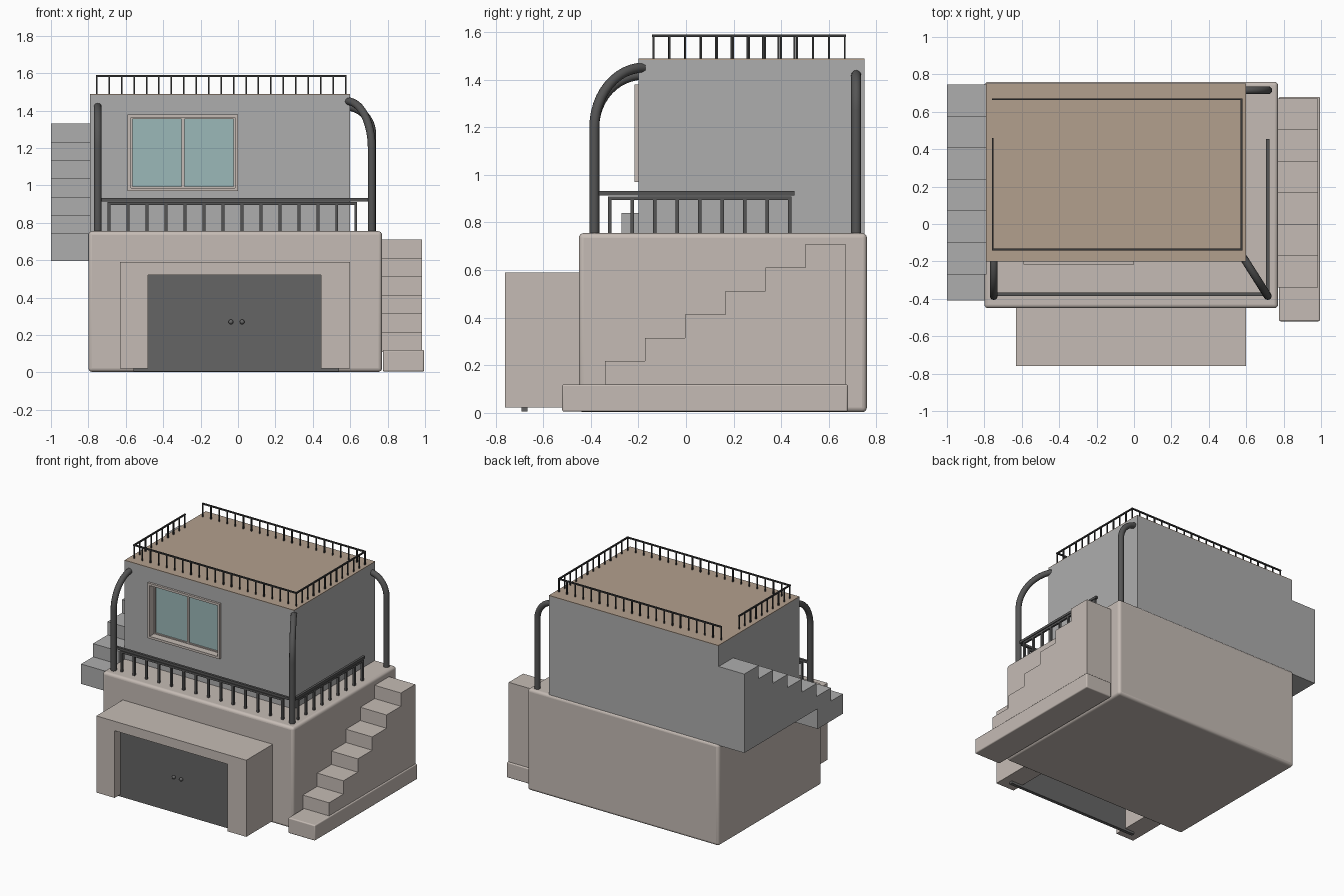
import bpy, bmesh, math
from mathutils import Vector

if "Cube" in bpy.data.objects:
    bpy.data.objects.remove(bpy.data.objects["Cube"])


def material(name, rgb):
    m = bpy.data.materials.new(name)
    m.diffuse_color = (*rgb, 1)
    m.use_nodes = True
    m.node_tree.nodes["Principled BSDF"].inputs["Base Color"].default_value = m.diffuse_color
    return m


STONE = material("warm_stone", (0.56, 0.50, 0.46))
GREY = material("grey_wall", (0.42, 0.42, 0.42))
ROOF = material("tan_roof", (0.45, 0.35, 0.27))
DARK = material("dark_metal", (0.09, 0.09, 0.09))
BLACK = material("black_metal", (0.04, 0.04, 0.04))
DOOR = material("door_grey", (0.13, 0.13, 0.13))
GLASS = material("glass", (0.33, 0.48, 0.48))


def finish(bm, name, mat):
    bmesh.ops.recalc_face_normals(bm, faces=bm.faces)
    me = bpy.data.meshes.new(name)
    bm.to_mesh(me)
    bm.free()
    ob = bpy.data.objects.new(name, me)
    bpy.context.collection.objects.link(ob)
    me.materials.append(mat)
    return ob


def add_box(bm, lo, hi):
    vs = bmesh.ops.create_cube(bm, size=1)["verts"]
    for v in vs:
        v.co = Vector([lo[i] + (v.co[i] + 0.5) * (hi[i] - lo[i]) for i in range(3)])


def boxes(name, mat, *pairs, bevel=0):
    bm = bmesh.new()
    for lo, hi in pairs:
        add_box(bm, lo, hi)
    ob = finish(bm, name, mat)
    if bevel:
        b = ob.modifiers.new("bevel", "BEVEL")
        b.width, b.segments = bevel, 4
        bpy.context.view_layer.objects.active = ob
        ob.select_set(True)
        bpy.ops.object.shade_smooth_by_angle()
        ob.select_set(False)
    return ob


def prism(name, mat, profile, axis, a, b):
    """Extrude a 2D profile along x (profile is y,z) or y (profile is x,z)."""
    bm = bmesh.new()
    vs = [bm.verts.new((a, u, v) if axis == "x" else (u, a, v)) for u, v in profile]
    f = bm.faces.new(vs)
    new = bmesh.ops.extrude_face_region(bm, geom=[f])["geom"]
    d = Vector((b - a, 0, 0)) if axis == "x" else Vector((0, b - a, 0))
    bmesh.ops.translate(bm, vec=d, verts=[g for g in new if isinstance(g, bmesh.types.BMVert)])
    return finish(bm, name, mat)


# Lower storey
boxes("lower_storey", STONE, ((-0.80, -0.45, 0.003), (0.77, 0.76, 0.755)), bevel=0.02)

# Upper storey with a window recess
upper = boxes("upper_storey", GREY, ((-0.79, -0.20, 0.74), (0.60, 0.75, 1.483)))
cutter = boxes("window_cutter", GREY, ((-0.575, -0.3, 0.985), (-0.015, -0.145, 1.365)))
cut = upper.modifiers.new("window", "BOOLEAN")
cut.operation, cut.solver, cut.object = "DIFFERENCE", "EXACT", cutter
bpy.context.view_layer.objects.active = upper
bpy.ops.object.modifier_apply(modifier="window")
bpy.data.objects.remove(cutter)
boxes("roof", ROOF, ((-0.79, -0.20, 1.482), (0.60, 0.75, 1.488)))

# Window
x0, x1, z0, z1, t = -0.59, 0.0, 0.97, 1.38, 0.017
yf, yb = -0.216, -0.146
boxes("window_frame", STONE,
      ((x0, yf, z0), (x1, yb, z0 + t)), ((x0, yf, z1 - t), (x1, yb, z1)),
      ((x0, yf, z0 + t), (x0 + t, yb, z1 - t)), ((x1 - t, yf, z0 + t), (x1, yb, z1 - t)))
sash = []
for a, b in ((-0.573, -0.295), (-0.295, -0.017)):
    s = 0.008
    sash += [((a, -0.165, 0.987), (a + s, -0.146, 1.363)), ((b - s, -0.165, 0.987), (b, -0.146, 1.363)),
             ((a, -0.165, 0.987), (b, -0.146, 0.987 + s)), ((a, -0.165, 1.363 - s), (b, -0.146, 1.363))]
boxes("window_sashes", STONE, *sash)
boxes("window_glass", GLASS, ((-0.57, -0.156, 0.99), (-0.02, -0.146, 1.36)))

# Garage porch and double doors
prism("porch", STONE, [(-0.63, 0.022), (-0.63, 0.59), (0.60, 0.59), (0.60, 0.022),
                       (0.445, 0.022), (0.445, 0.52), (-0.48, 0.52), (-0.48, 0.022)], "y", -0.76, -0.44)
boxes("garage_doors", DOOR, ((-0.56, -0.69, 0.005), (-0.0085, -0.665, 0.54)),
      ((-0.0085, -0.69, 0.005), (0.54, -0.665, 0.54)))
for i, x in enumerate((-0.038, 0.022)):
    bpy.ops.mesh.primitive_uv_sphere_add(segments=16, ring_count=8, radius=0.013, location=(x, -0.698, 0.27))
    knob = bpy.context.object
    knob.name = f"door_knob_{i + 1}"
    knob.data.materials.append(DOOR)
    bpy.ops.object.shade_smooth()
    knob.select_set(False)

# Right stairs on their plinth
boxes("right_stair_plinth", STONE, ((0.775, -0.52, 0.005), (0.995, 0.68, 0.12)), bevel=0.008)
prof = [(0.67, 0.11), (-0.34, 0.11)]
for i in range(6):
    z = 0.217 + i * 0.0985
    prof += [(-0.34 + i * 0.1683, z), (-0.34 + (i + 1) * 0.1683, z)]
prism("right_stairs", STONE, prof, "x", 0.765, 0.985)

# Left stairs
prof = [(0.745, 0.745), (-0.115, 0.745), (-0.115, 0.595), (-0.41, 0.595), (-0.41, 0.742), (-0.27, 0.742)]
for i in range(6):
    z = 0.84 + i * 0.098
    prof += [(-0.27 + i * 0.1692, z), (-0.27 + (i + 1) * 0.1692, z)]
prism("left_stairs", GREY, prof, "x", -1.0, -0.789)


# Railings: a handrail plus evenly spaced posts on each straight run
def railing(name, mat, runs, zb, zt, rail, post):
    bm = bmesh.new()
    for (ax, ay), (bx, by), n in runs:
        add_box(bm, (min(ax, bx) - rail, min(ay, by) - rail, zt - 2 * rail),
                (max(ax, bx) + rail, max(ay, by) + rail, zt))
        for i in range(n + 1):
            px, py = ax + (bx - ax) * i / n, ay + (by - ay) * i / n
            add_box(bm, (px - post, py - post, zb), (px + post, py + post, zt - rail))
    finish(bm, name, mat)


railing("roof_railing", BLACK, [((-0.755, 0.667), (0.575, 0.667), 20), ((0.575, 0.667), (0.575, -0.137), 12),
                                ((0.575, -0.137), (-0.755, -0.137), 20), ((-0.755, -0.137), (-0.755, 0.455), 9)],
        1.485, 1.59, 0.005, 0.004)
railing("balcony_railing", DARK, [((-0.69, -0.375), (0.63, -0.375), 13), ((0.715, -0.32), (0.715, 0.435), 8)],
        0.75, 0.91, 0.0075, 0.0075)
boxes("balcony_handrail", DARK, ((-0.75, -0.384, 0.914), (0.72, -0.366, 0.932)),
      ((0.706, -0.384, 0.914), (0.724, 0.455, 0.932)))
bpy.data.objects["balcony_railing"].scale.z = 1.0


# Curved support pipes rising from the terrace into the upper walls
def pipe(name, base, end, zs, ze):
    pts = [(*base, 0.74)]
    for i in range(13):
        a = math.pi / 2 * i / 12
        k = 1 - math.cos(a)
        pts.append((base[0] + (end[0] - base[0]) * k, base[1] + (end[1] - base[1]) * k,
                    zs + (ze - zs) * math.sin(a)))
    cu = bpy.data.curves.new(name, "CURVE")
    cu.dimensions, cu.bevel_depth, cu.bevel_resolution, cu.use_fill_caps = "3D", 0.021, 4, True
    sp = cu.splines.new("POLY")
    sp.points.add(len(pts) - 1)
    for p, co in zip(sp.points, pts):
        p.co = (*co, 1)
    sp.use_smooth = True
    cu.materials.append(DARK)
    ob = bpy.data.objects.new(name, cu)
    bpy.context.collection.objects.link(ob)


pipe("front_left_pipe", (-0.75, -0.385), (-0.75, -0.18), 1.20, 1.42)
pipe("front_right_pipe", (0.715, -0.385), (0.585, -0.18), 1.20, 1.45)
pipe("back_right_pipe", (0.718, 0.715), (0.58, 0.715), 1.27, 1.42)
